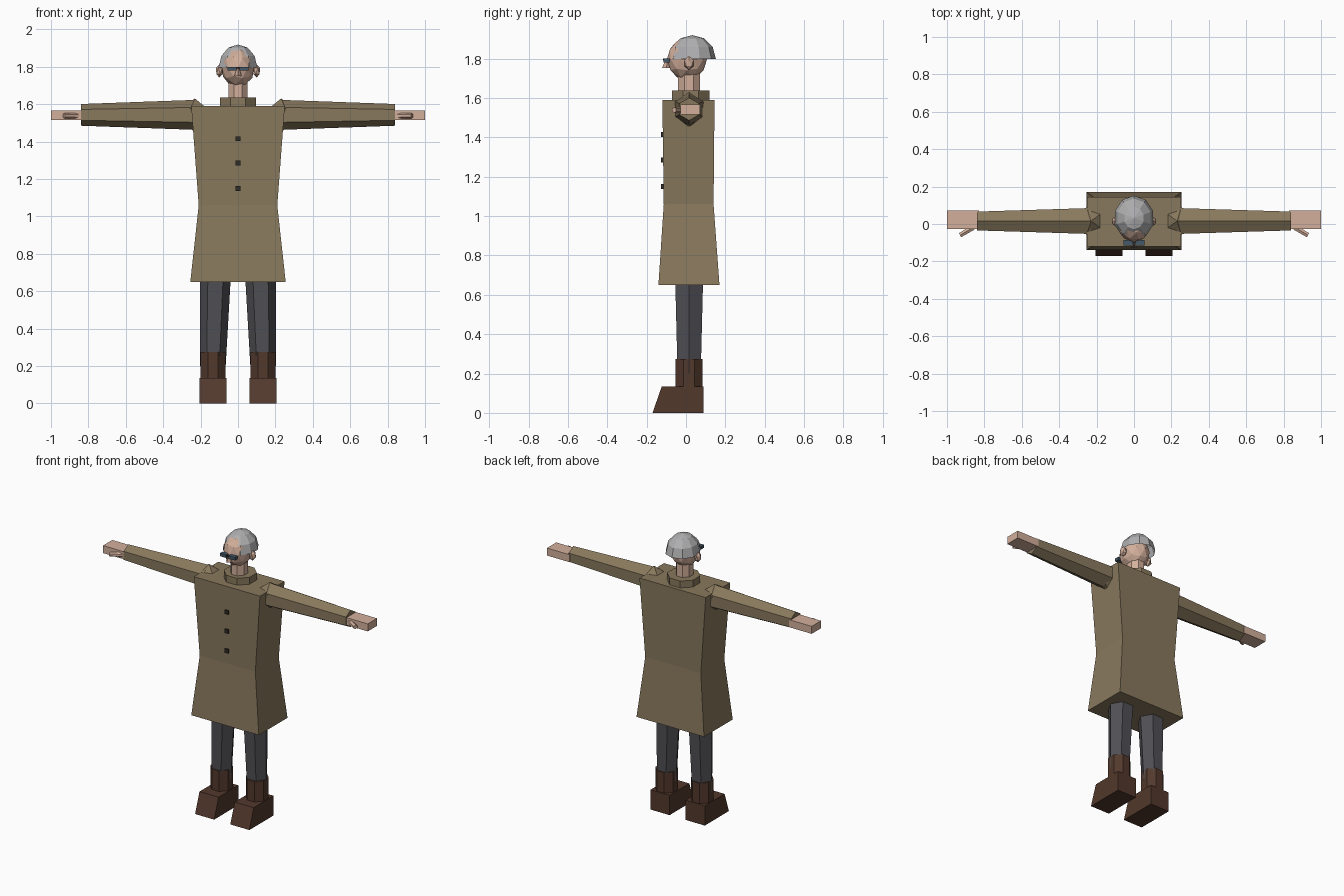
import bpy, bmesh
from math import sin, cos, pi
from mathutils import Vector, Matrix

if "Cube" in bpy.data.objects:
    bpy.data.objects.remove(bpy.data.objects["Cube"])


def material(name, rgb):
    m = bpy.data.materials.new(name)
    m.diffuse_color = (*rgb, 1)
    m.use_nodes = True
    m.node_tree.nodes["Principled BSDF"].inputs["Base Color"].default_value = m.diffuse_color
    return m


COAT = material("coat_cloth", (0.25, 0.19, 0.11))
SKIN = material("skin", (0.65, 0.43, 0.33))
CLOTH = material("trouser_cloth", (0.08, 0.08, 0.09))
LEATHER = material("leather", (0.085, 0.04, 0.025))
HAIR = material("grey_hair", (0.43, 0.43, 0.44))
GLASS = material("glasses_blue", (0.06, 0.10, 0.14))
DARK = material("button_dark", (0.03, 0.025, 0.02))


def finish(name, bm, mat, mirror=False):
    bmesh.ops.recalc_face_normals(bm, faces=bm.faces)
    me = bpy.data.meshes.new(name)
    bm.to_mesh(me)
    bm.free()
    me.materials.append(mat)
    ob = bpy.data.objects.new(name, me)
    bpy.context.collection.objects.link(ob)
    if mirror:
        ob.modifiers.new("mirror", "MIRROR")
    return ob


def loft(name, rings, mat, mirror=False):
    """Skin a list of equal-length point rings and cap both ends."""
    bm = bmesh.new()
    rows = [[bm.verts.new(p) for p in ring] for ring in rings]
    n = len(rows[0])
    for a, b in zip(rows, rows[1:]):
        for i in range(n):
            j = (i + 1) % n
            bm.faces.new((a[i], a[j], b[j], b[i]))
    bm.faces.new(rows[0])
    bm.faces.new(rows[-1])
    return finish(name, bm, mat, mirror)


def rect(z, x0, x1, y0, y1):
    return [(x0, y0, z), (x1, y0, z), (x1, y1, z), (x0, y1, z)]


def box(name, x, y, z, mat, mirror=False):
    return loft(name, [rect(h, *x, *y) for h in z], mat, mirror)


def ring(c, rx, ry, n, phase=0.0, axis="z"):
    """Regular polygon around c, across the z axis or the x axis."""
    pts = []
    for i in range(n):
        a = phase + 2 * pi * i / n
        u, v = rx * cos(a), ry * sin(a)
        off = (u, v, 0) if axis == "z" else (0, u, v)
        pts.append(Vector(c) + Vector(off))
    return pts


def ball(name, c, r, sub, mat, mirror=False):
    bm = bmesh.new()
    bmesh.ops.create_icosphere(bm, subdivisions=sub, radius=1,
                               matrix=Matrix.Translation(c) @ Matrix.Diagonal((*r, 1)))
    return finish(name, bm, mat, mirror)


# coat, collar and buttons
loft("coat", [rect(0.65, -0.255, 0.255, -0.14, 0.17),
              rect(1.06, -0.21, 0.21, -0.113, 0.14),
              rect(1.59, -0.25, 0.25, -0.12, 0.145)], COAT)
loft("collar", [ring((0, 0.025, z), 0.105, 0.103, 8, pi / 8) for z in (1.57, 1.637)], COAT)
for z in (1.15, 1.285, 1.415):
    box("button", (-0.013, 0.013), (-0.128, -0.105), (z - 0.013, z + 0.013), DARK)

# sleeves and shoulders
loft("sleeve", [ring((0.23, 0.016, 1.543), 0.08, 0.08, 6, pi / 2, "x"),
                ring((0.84, 0.016, 1.543), 0.058, 0.058, 6, pi / 2, "x")], COAT, True)
ball("shoulder", (0.23, 0.016, 1.54), (0.085, 0.085, 0.09), 1, COAT, True)

# hands and thumbs
box("hand", (0.83, 1.0), (-0.028, 0.072), (1.515, 1.566), SKIN, True)
bm = bmesh.new()
a, b = Vector((0.86, -0.018, 1.538)), Vector((0.93, -0.06, 1.538))
bmesh.ops.create_cone(bm, cap_ends=True, segments=6, radius1=0.016, radius2=0.014,
                      depth=(b - a).length,
                      matrix=Matrix.Translation((a + b) / 2)
                      @ (b - a).to_track_quat("Z", "Y").to_matrix().to_4x4())
finish("thumb", bm, SKIN, True)

# trousers, boot shafts and boots
loft("trouser_leg", [ring((0.134, 0.016, 0.2), 0.068, 0.068, 6),
                     ring((0.119, 0.016, 0.72), 0.083, 0.083, 6)], CLOTH, True)
loft("boot_shaft", [ring((0.134, 0.016, z), 0.072, 0.074, 8, pi / 8)
                    for z in (0.1, 0.275)], LEATHER, True)
loft("boot", [rect(0, 0.061, 0.205, -0.17, 0.09),
              rect(0.135, 0.061, 0.205, -0.123, 0.09)], LEATHER, True)

# neck, head, ears and nose
loft("neck", [ring((0, 0.015, z), 0.055, 0.06, 8, pi / 8) for z in (1.6, 1.74)], SKIN)
ball("head", (0, 0.005, 1.797), (0.09, 0.102, 0.108), 2, SKIN)
ball("ear", (0.1, 0.015, 1.777), (0.021, 0.027, 0.035), 1, SKIN, True)
loft("nose", [ring((0, -0.1, 1.752), 0.019, 0.022, 4),
              ring((0, -0.092, 1.80), 0.004, 0.008, 4)], SKIN)

# glasses
box("lens", (0.009, 0.056), (-0.114, -0.085), (1.779, 1.80), GLASS, True)
box("glasses_bridge", (-0.012, 0.012), (-0.116, -0.1), (1.79, 1.799), DARK)

# hair: open upper half of a faceted sphere
bm = bmesh.new()
bmesh.ops.create_uvsphere(bm, u_segments=10, v_segments=6, radius=1)
bmesh.ops.delete(bm, geom=[v for v in bm.verts if v.co.z < -0.01], context="VERTS")
bmesh.ops.transform(bm, verts=bm.verts, matrix=Matrix.Translation((0, 0.032, 1.797))
                    @ Matrix.Diagonal((0.108, 0.12, 0.122, 1)) )
finish("hair", bm, HAIR)
